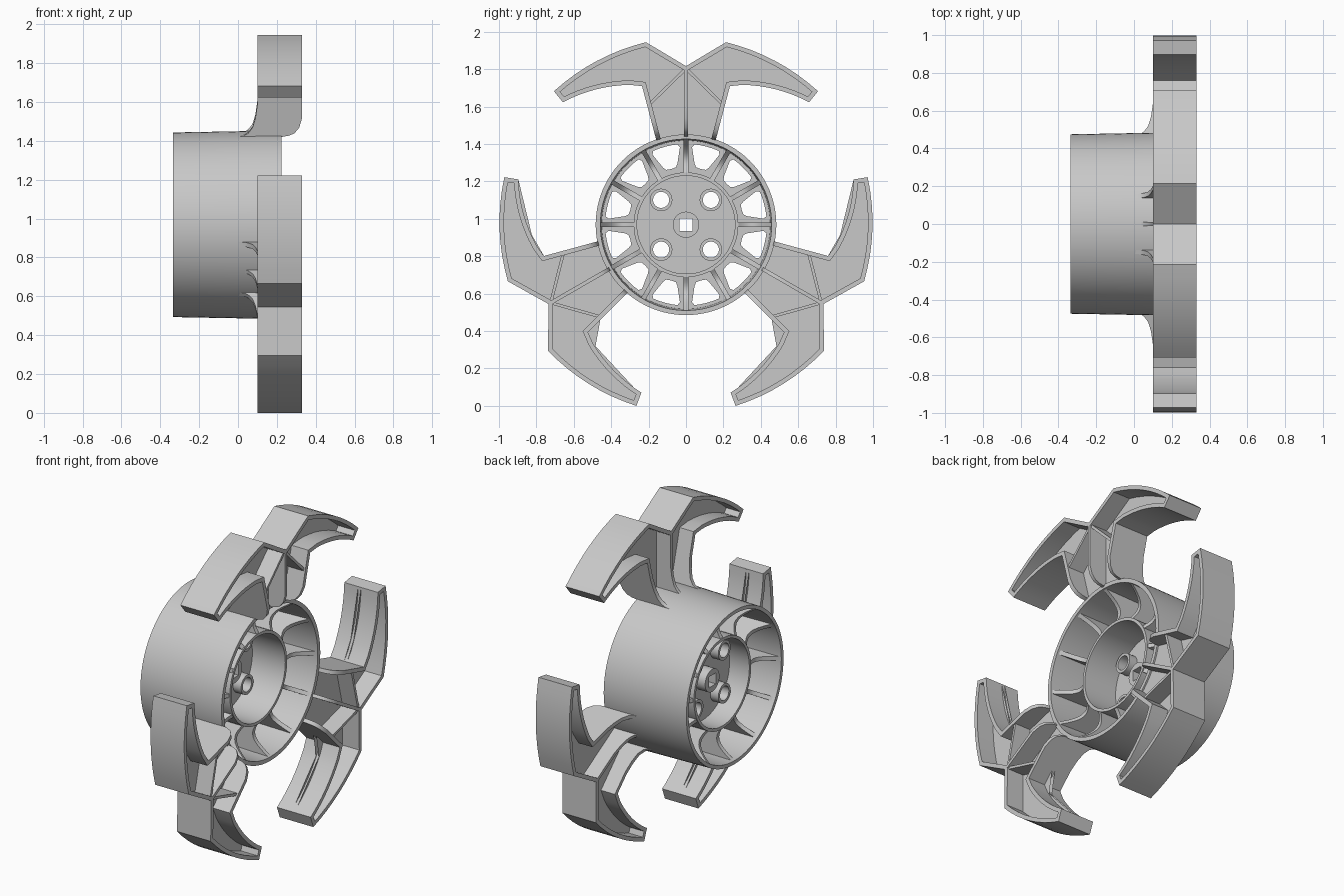
import bpy, bmesh, math
from mathutils import Matrix, Vector

if "Cube" in bpy.data.objects:
    bpy.data.objects.remove(bpy.data.objects["Cube"])

ZC = 0.968                      # height of the wheel axis, which runs along x
AX = Matrix(((0, 0, 1, 0), (1, 0, 0, 0), (0, 1, 0, ZC), (0, 0, 0, 1)))
grey = bpy.data.materials.new("light_grey")
grey.diffuse_color = (0.58, 0.58, 0.58, 1)
grey.use_nodes = True
grey.node_tree.nodes["Principled BSDF"].inputs["Base Color"].default_value = grey.diffuse_color


def add_mesh(name, bm):
    bmesh.ops.recalc_face_normals(bm, faces=bm.faces)
    me = bpy.data.meshes.new(name)
    bm.to_mesh(me)
    bm.free()
    me.materials.append(grey)
    ob = bpy.data.objects.new(name, me)
    bpy.context.collection.objects.link(ob)
    return ob


def lathe(name, profile, y=0, z=0, n=64):
    """Revolve a closed (x, radius) profile around the x axis."""
    bm = bmesh.new()
    rings = []
    for i in range(n):
        a = math.tau * i / n
        rings.append([bm.verts.new((x, y + r * math.cos(a), ZC + z + r * math.sin(a)))
                      for x, r in profile])
    m = len(profile)
    for i in range(n):
        p, q = rings[i], rings[(i + 1) % n]
        for j in range(m):
            k = (j + 1) % m
            bm.faces.new((p[j], p[k], q[k], q[j]))
    return add_mesh(name, bm)


def circle(r, y=0, z=0, n=64):
    return [(y + r * math.cos(math.tau * i / n), z + r * math.sin(math.tau * i / n))
            for i in range(n)]


def plate(name, loops, x0, x1):
    """Flat plate facing x, with holes wherever loops nest."""
    cu = bpy.data.curves.new(name, 'CURVE')
    cu.dimensions = '2D'
    cu.fill_mode = 'BOTH'
    cu.extrude = (x1 - x0) / 2
    for pts in loops:
        sp = cu.splines.new('POLY')
        sp.points.add(len(pts) - 1)
        for p, (y, z) in zip(sp.points, pts):
            p.co = (y, z, 0, 1)
        sp.use_cyclic_u = True
    tmp = bpy.data.objects.new(name + "_curve", cu)
    bpy.context.collection.objects.link(tmp)
    dg = bpy.context.evaluated_depsgraph_get()
    me = bpy.data.meshes.new_from_object(tmp.evaluated_get(dg))
    bpy.data.objects.remove(tmp)
    bm = bmesh.new()
    bm.from_mesh(me)
    bmesh.ops.remove_doubles(bm, verts=bm.verts, dist=1e-5)
    bm.transform(AX @ Matrix.Translation((0, 0, (x0 + x1) / 2)))
    return add_mesh(name, bm)


def placer(angle, side=1):
    c, s = math.cos(angle), math.sin(angle)
    return lambda x, y, z: (x, side * y * c - z * s, side * y * s + z * c + ZC)


def ribbon(bm, place, path, a, b):
    """Wall along (y, z, x0, x1) points, from offset a to b on its left side."""
    pts = [Vector(p[:2]) for p in path]
    rows = []
    for i, p in enumerate(pts):
        d = [(q - o).normalized() for o, q in zip(pts[max(i - 1, 0):i + 1], pts[max(i, 1):i + 2])
             ] if 0 < i < len(pts) - 1 else [(pts[min(i + 1, len(pts) - 1)] - pts[min(i, len(pts) - 2)]).normalized()]
        ns = [Vector((-v.y, v.x)) for v in d]
        n = sum(ns, Vector((0, 0))).normalized()
        n = n / max(n.dot(ns[0]), 0.35)
        lo, hi = p + n * a, p + n * b
        x0, x1 = path[i][2:]
        rows.append([bm.verts.new(place(x, *v)) for x, v in
                     ((x0, lo), (x1, lo), (x1, hi), (x0, hi))])
    for p, q in zip(rows, rows[1:]):
        for j in range(4):
            k = (j + 1) % 4
            bm.faces.new((p[j], p[k], q[k], q[j]))
    bm.faces.new(rows[0])
    bm.faces.new(rows[-1])


def slab(bm, place, pts, x0, x1):
    lo = [bm.verts.new(place(x0, *p)) for p in pts]
    hi = [bm.verts.new(place(x1, *p)) for p in pts]
    caps = [bm.faces.new(lo), bm.faces.new(hi)]
    for i in range(len(pts)):
        j = (i + 1) % len(pts)
        bm.faces.new((lo[i], lo[j], hi[j], hi[i]))
    bmesh.ops.triangulate(bm, faces=caps)


def arc(p, q, bow, n=8):
    """Points from p to q, bulging to the left by bow."""
    p, q = Vector(p), Vector(q)
    d = (q - p).normalized()
    nrm = Vector((-d.y, d.x))
    return [tuple(p.lerp(q, i / n) + nrm * bow * 4 * (i / n) * (1 - i / n))
            for i in range(n + 1)]


# Hub: outer rim and inner sleeve
lathe("rim", [(-0.335, 0.475), (0.1, 0.483), (0.225, 0.483), (0.225, 0.458),
              (-0.055, 0.45), (-0.335, 0.453)], n=96)
lathe("sleeve", [(-0.25, 0.28), (0.14, 0.28), (0.14, 0.262), (-0.25, 0.262)])

# Twelve scooped ribs between sleeve and rim
bm = bmesh.new()
for k in range(12):
    path = []
    for i in range(11):
        t = i / 10
        h = 0.195 + 0.075 * t - 0.065 * math.sin(math.pi * t)
        path.append((0, 0.27 + 0.19 * t, -0.055 - h, -0.055 + h))
    ribbon(bm, placer(math.tau * k / 12), path, -0.0125, 0.0125)
add_mesh("ribs", bm)

# Web between the ribs, with a tapered window in each cell
windows = []
for k in range(12):
    corners = [(0.432, d) for d in (-9, -5, 0, 5, 9)] + [(0.415, 10.5), (0.33, 7), (0.312, 5),
               (0.308, 0), (0.312, -5), (0.33, -7), (0.415, -10.5)]
    windows.append([(r * math.cos(math.radians(15 + 30 * k + d)),
                     r * math.sin(math.radians(15 + 30 * k + d))) for r, d in corners])
plate("web", [circle(0.456, n=96), circle(0.272)] + windows, -0.07, -0.04)

# Hub disc with four bolt holes and a square axle hole
S = 0.034
square = [(-S, -S), (S, -S), (S, S), (-S, S)]
bolts = [(y, z) for y in (-0.133, 0.133) for z in (-0.133, 0.133)]
plate("hub_disc", [circle(0.268), square] + [circle(0.043, y, z, 32) for y, z in bolts],
      -0.115, -0.085)
plate("axle_boss", [circle(0.07, n=32), square], -0.18, -0.02)
for y, z in bolts:
    lathe("bolt_boss", [(-0.17, 0.06), (-0.03, 0.06), (-0.03, 0.043), (-0.17, 0.043)], y, z, 32)

# Claws: three mirrored pairs of walled, flanged blades
X0, X1, T = 0.1, 0.33, 0.024
root = [(0.452, -0.01, 0.225), (0.458, 0.03, 0.26), (0.47, 0.052, 0.29),
        (0.5, 0.075, 0.315), (0.55, 0.09, X1), (0.62, X0, X1)]
leg = [(0.16 + (z - 0.457) * 0.264, z, a, b) for z, a, b in root]
outline = ([(0.235, 0.741)] + arc((0.30, 0.748), (0.658, 0.655), 0.022)
           + arc((0.706, 0.714), (0.214, 0.976), -0.035) + [(0, 0.848)])
wall = leg + [(y, z, X0, X1) for y, z in outline]
middle = [(0, z + 0.02, a, b) for z, a, b in root] + [(0, 0.846, X0, X1)]
brace = [(0.0, 0.835, 0.2, 0.32), (0.2, 0.64, 0.2, 0.32)]
for k in range(3):
    bm = bmesh.new()
    for side in (1, -1):
        put = placer(math.tau * k / 3, side)
        ribbon(bm, put, wall, 0, T)
        ribbon(bm, put, brace, -0.008, 0.008)
        inner = [(y, z) for y, z, a, b in wall]
        slab(bm, put, inner + [(0, 0.472)], 0.195, 0.215)
    ribbon(bm, placer(math.tau * k / 3), middle, -0.01, 0.01)
    add_mesh("claw_pair", bm)

# Smooth the round surfaces, keep the edges crisp
for ob in bpy.context.scene.objects:
    ob.select_set(True)
    bpy.context.view_layer.objects.active = ob
bpy.ops.object.shade_smooth_by_angle(angle=math.radians(30))
